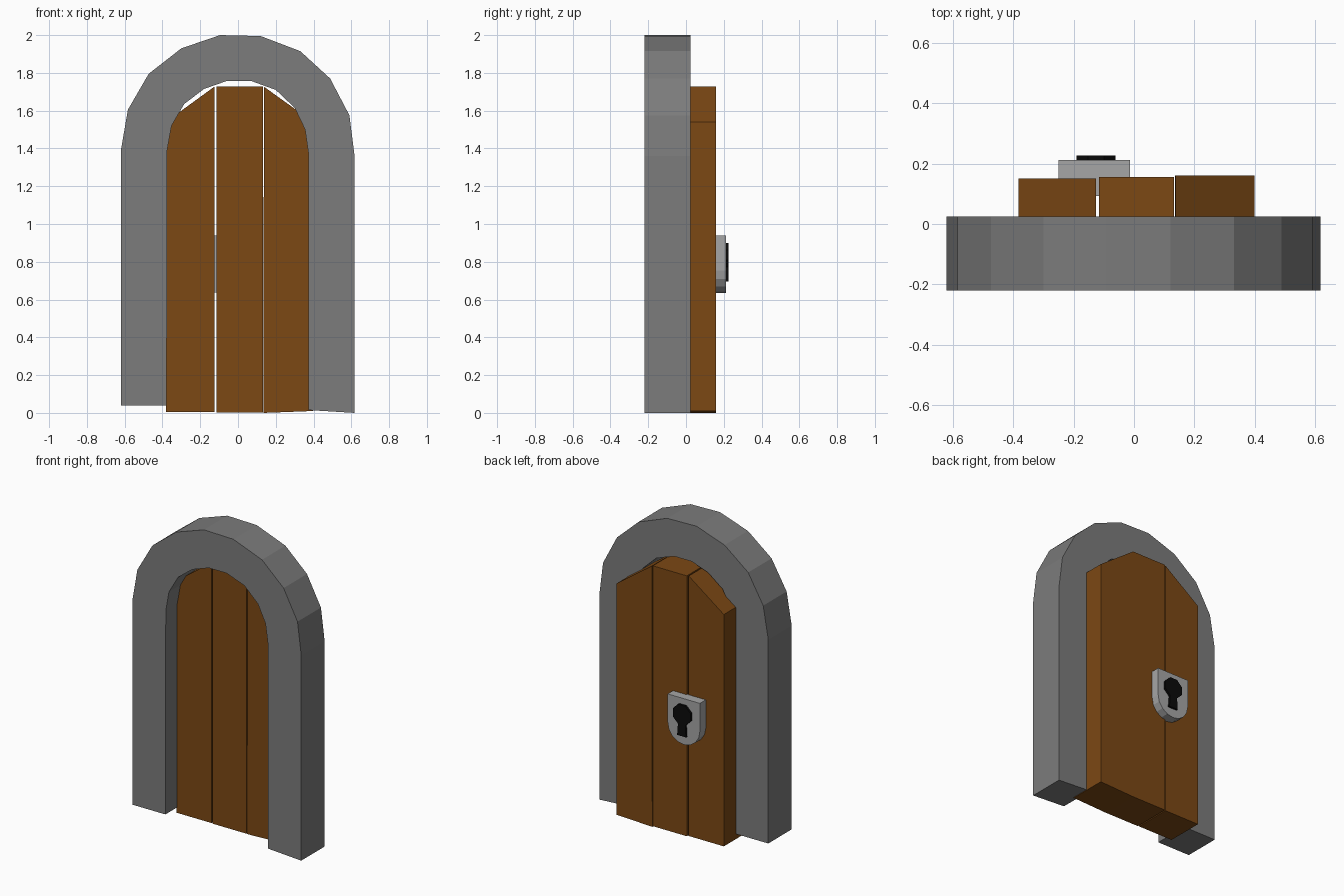
import bpy, bmesh, math

if "Cube" in bpy.data.objects:
    bpy.data.objects.remove(bpy.data.objects["Cube"])


def material(name, rgb):
    m = bpy.data.materials.new(name)
    m.diffuse_color = (*rgb, 1)
    m.use_nodes = True
    m.node_tree.nodes["Principled BSDF"].inputs["Base Color"].default_value = m.diffuse_color
    return m


STONE = material("stone", (0.2, 0.2, 0.2))
WOOD = material("wood", (0.2, 0.065, 0.007))
METAL = material("metal", (0.38, 0.38, 0.38))
BLACK = material("black", (0.003, 0.003, 0.003))


def prism(name, faces, y0, y1, mat):
    """Extrude flat (x, z) polygons from y0 to y1."""
    bm = bmesh.new()
    for pts in faces:
        bm.faces.new([bm.verts.new((x, y0, z)) for x, z in pts])
    bmesh.ops.remove_doubles(bm, verts=bm.verts, dist=1e-5)
    ext = bmesh.ops.extrude_face_region(bm, geom=bm.faces[:], use_keep_orig=True)
    for v in ext["geom"]:
        if isinstance(v, bmesh.types.BMVert):
            v.co.y = y1
    bmesh.ops.recalc_face_normals(bm, faces=bm.faces)
    me = bpy.data.meshes.new(name)
    bm.to_mesh(me)
    bm.free()
    me.materials.append(mat)
    ob = bpy.data.objects.new(name, me)
    bpy.context.collection.objects.link(ob)
    return ob


def arc(cx, cz, r, a0, a1, n):
    return [(cx + r * math.cos(math.radians(a0 + (a1 - a0) * i / n)),
             cz + r * math.sin(math.radians(a0 + (a1 - a0) * i / n))) for i in range(n + 1)]


# Stone arch: slightly uneven outer and inner outlines, bridged with quads
outer = [(-.62, .04), (-.62, 1.39), (-.583, 1.605), (-.473, 1.795), (-.30, 1.93), (-.095, 2.0),
         (.12, 1.995), (.33, 1.915), (.488, 1.77), (.59, 1.575), (.617, 1.36), (.617, 0)]
inner = [(-.378, .04), (-.375, 1.39), (-.352, 1.52), (-.285, 1.635), (-.18, 1.715), (-.06, 1.757),
         (.07, 1.757), (.20, 1.71), (.30, 1.615), (.355, 1.50), (.372, 1.38), (.372, .015)]
quads = [[outer[i], outer[i + 1], inner[i + 1], inner[i]] for i in range(len(outer) - 1)]
prism("stone_arch", quads, -.22, .025, STONE)

# Three door planks, the outer ones with sloping tops
prism("plank_left", [[(-.382, .005), (-.125, .005), (-.125, 1.727), (-.382, 1.54)]], -.1, .15, WOOD)
prism("plank_middle", [[(-.115, .003), (.133, .003), (.133, 1.727), (-.115, 1.727)]], -.1, .156, WOOD)
prism("plank_right", [[(.135, 0), (.398, .01), (.398, 1.54), (.137, 1.727)]], -.097, .16, WOOD)

# Lock plate with rounded bottom
plate = [(-.014, .94), (-.25, .94)] + arc(-.132, .753, .118, 180, 360, 8)
prism("lock_plate", [plate], .092, .212, METAL)

# Keyhole: octagonal hole and stem as one outline
hole = arc(-.126, .836, .07, -67.5, 247.5, 7)
prism("keyhole", [[(-.158, .695), (-.093, .695)] + hole], .20, .226, BLACK)
